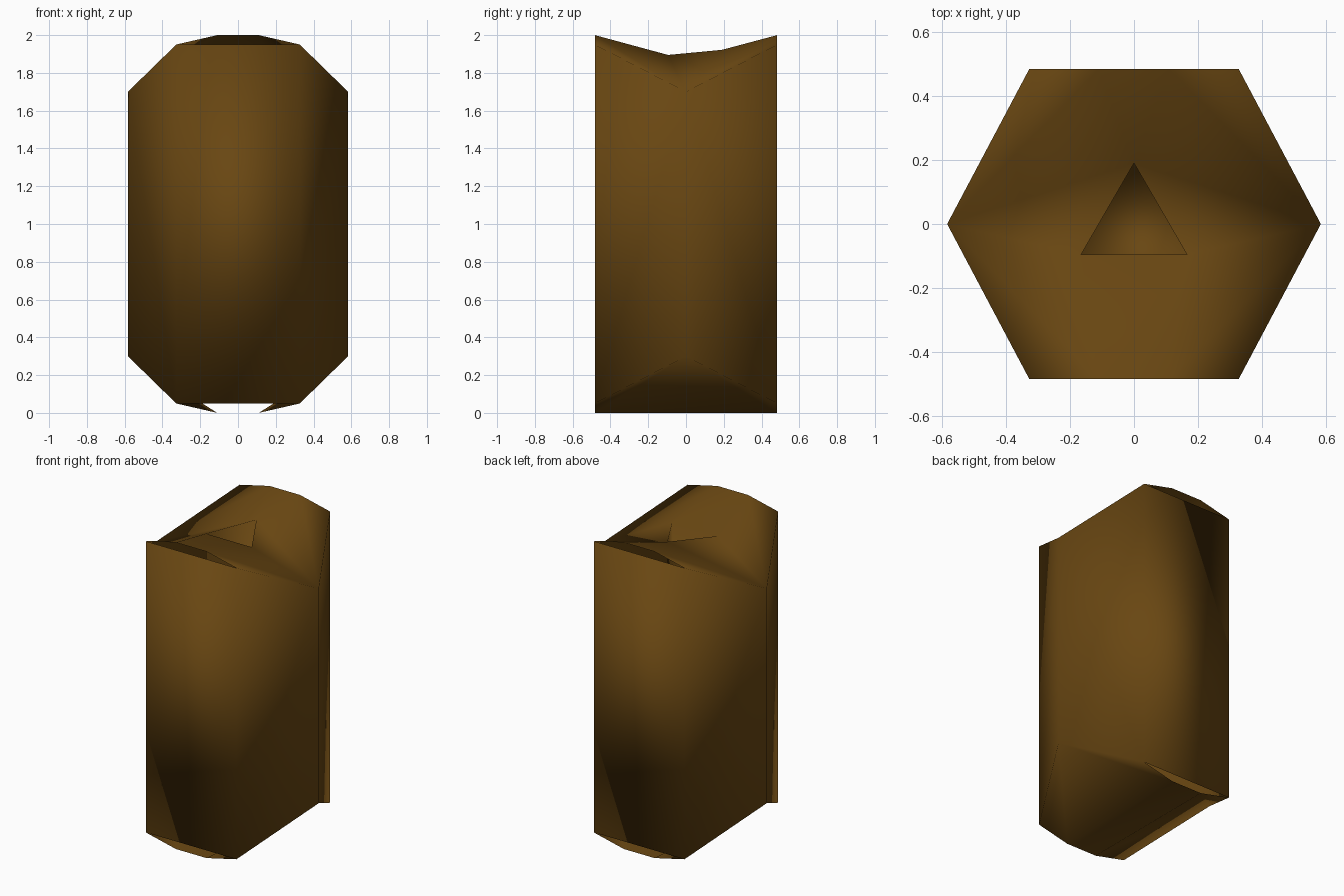
import bpy, bmesh

if "Cube" in bpy.data.objects:
    bpy.data.objects.remove(bpy.data.objects["Cube"])

APEX_X, CORNER_X, RIM_X, DEPTH = 0.583, 0.327, 0.11, 0.483
FLOOR_Z = 1.0

bm = bmesh.new()
cache = {}


def v(x, y, z):
    key = (round(x, 4), round(y, 4), round(z, 4))
    if key not in cache:
        cache[key] = bm.verts.new(key)
    return cache[key]


def face(*pts):
    bm.faces.new([v(*p) for p in pts])


def apex(s, top):
    return (s * APEX_X, 0, 1.7 if top else 0.3)


def corner(s, t, top):
    return (s * CORNER_X, t * DEPTH, 1.95 if top else 0.05)


def rim(s, t, top):
    return (s * RIM_X, t * DEPTH, 2.0 if top else 0.0)


def bore(s):
    return (s * 0.165, -0.095, 1.895)


tip = (0, 0.19, 1.922)

# Six side walls; front and back stop below the arched ends, leaving slots
for t in (-1, 1):
    face(corner(-1, t, False), corner(1, t, False), corner(1, t, True), corner(-1, t, True))
    for s in (-1, 1):
        face(corner(s, t, False), apex(s, False), apex(s, True), corner(s, t, True))
        # Outer slivers of both ends
        for top in (False, True):
            face(corner(s, t, top), rim(s, t, top), apex(s, top))

# Bottom: flat strip with two folded flaps
face(rim(-1, -1, False), rim(1, -1, False), rim(1, 1, False), rim(-1, 1, False))
for s in (-1, 1):
    face(rim(s, -1, False), rim(s, 1, False), apex(s, False))

# Dished top around the triangular socket
face(rim(-1, -1, True), rim(1, -1, True), bore(1), bore(-1))
face(rim(-1, 1, True), rim(1, 1, True), tip)
for s in (-1, 1):
    face(rim(s, -1, True), apex(s, True), bore(s))
    face(apex(s, True), tip, bore(s))
    face(apex(s, True), rim(s, 1, True), tip)

# Socket walls and floor
socket = [bore(-1), bore(1), tip]
floor = [(x, y, FLOOR_Z) for x, y, z in socket]
for i in range(3):
    j = (i + 1) % 3
    face(socket[i], socket[j], floor[j], floor[i])
face(*floor)

bmesh.ops.recalc_face_normals(bm, faces=bm.faces)
for f in bm.faces:
    f.smooth = True
mesh = bpy.data.meshes.new("hex_body")
bm.to_mesh(mesh)
bm.free()
body = bpy.data.objects.new("hex_body", mesh)
bpy.context.collection.objects.link(body)

# Dark bronze colour
mat = bpy.data.materials.new("bronze")
mat.diffuse_color = (0.14, 0.062, 0.006, 1)
mat.use_nodes = True
mat.node_tree.nodes["Principled BSDF"].inputs["Base Color"].default_value = mat.diffuse_color
mesh.materials.append(mat)
